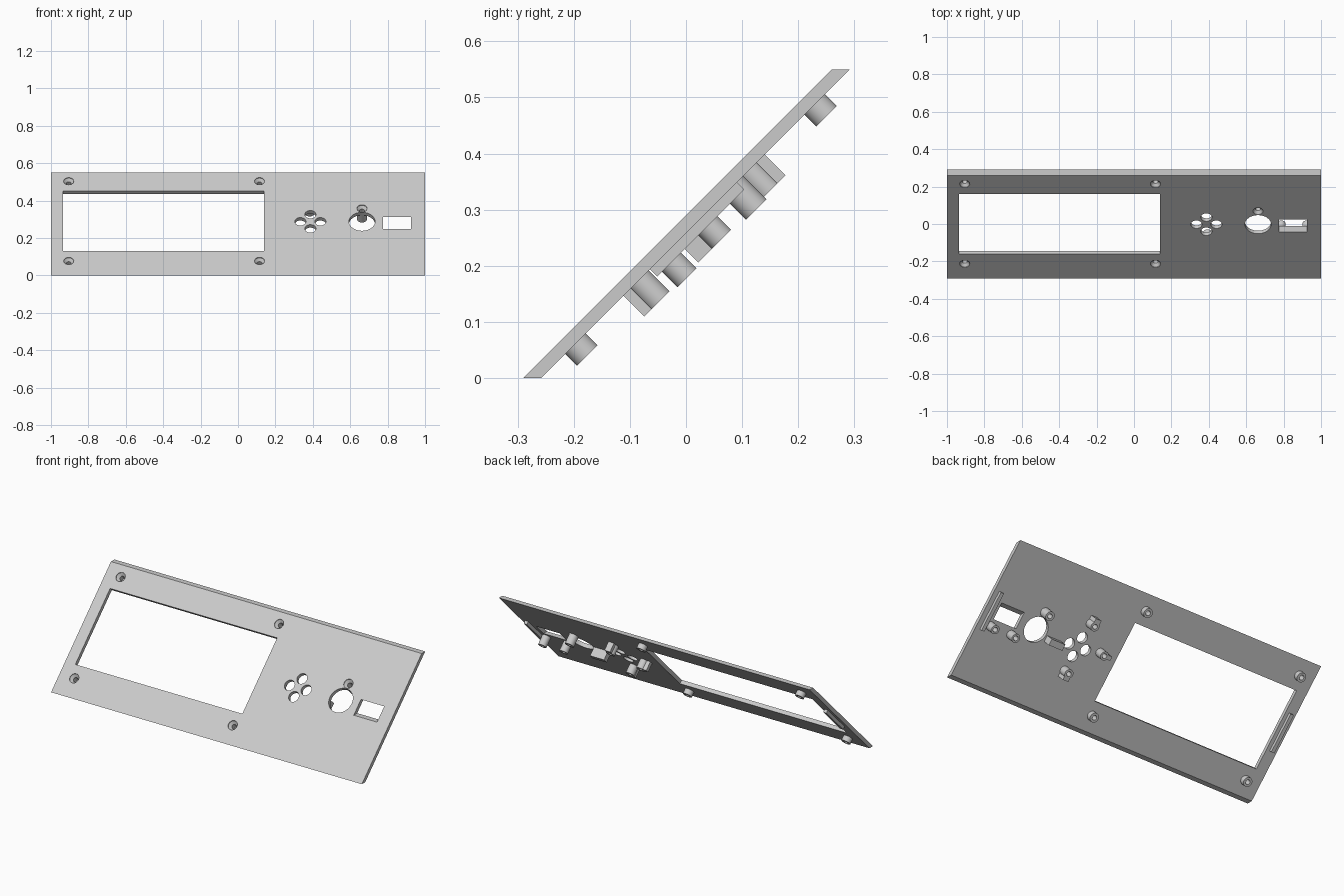
import bpy, bmesh, math

cube = bpy.data.objects.get("Cube")
if cube:
    bpy.data.objects.remove(cube, do_unlink=True)

# Sizes; local frame: x along the panel, y up the slope, z out of the front face
T = 0.0226            # plate thickness
MID = 0.018           # height of the control row on the slope
TILT = math.radians(45)
ORIGIN = (0, -0.015, 0.275)
HOLE = 0.013

grey = bpy.data.materials.new("light_grey_plastic")
grey.use_nodes = True
grey.diffuse_color = (0.6, 0.6, 0.6, 1)
grey.node_tree.nodes["Principled BSDF"].inputs["Base Color"].default_value = (0.6, 0.6, 0.6, 1)


def finish(name, bm):
    bmesh.ops.recalc_face_normals(bm, faces=bm.faces)
    mesh = bpy.data.meshes.new(name)
    bm.to_mesh(mesh)
    bm.free()
    mesh.materials.append(grey)
    ob = bpy.data.objects.new(name, mesh)
    bpy.context.collection.objects.link(ob)
    ob.location = ORIGIN
    ob.rotation_euler = (TILT, 0, 0)
    return ob


def prism(bm, x0, x1, profile):
    """Extrude a slope/depth profile along x."""
    face = bm.faces.new([bm.verts.new((x0, y, z)) for y, z in profile])
    new = bmesh.ops.extrude_face_region(bm, geom=[face])["geom"]
    verts = [g for g in new if isinstance(g, bmesh.types.BMVert)]
    bmesh.ops.translate(bm, vec=(x1 - x0, 0, 0), verts=verts)


def box(bm, x0, x1, y0, y1, z0, z1):
    prism(bm, x0, x1, [(y0, z0), (y1, z0), (y1, z1), (y0, z1)])


def lathe(bm, x, y, profile, closed=False, n=40):
    """Revolve a radius/depth profile; open ends are capped."""
    rings = []
    for r, z in profile:
        rings.append([bm.verts.new((x + r * math.cos(2 * math.pi * i / n),
                                    y + r * math.sin(2 * math.pi * i / n), z)) for i in range(n)])
    pairs = list(zip(rings, rings[1:]))
    if closed:
        pairs.append((rings[-1], rings[0]))
    else:
        bm.faces.new(rings[0])
        bm.faces.new(rings[-1])
    for a, b in pairs:
        for i in range(n):
            j = (i + 1) % n
            bm.faces.new((a[i], a[j], b[j], b[i]))


def smooth(ob):
    bpy.ops.object.select_all(action='DESELECT')
    ob.select_set(True)
    bpy.context.view_layer.objects.active = ob
    bpy.ops.object.shade_smooth_by_angle(angle=math.radians(30))


def boss(name, x, y, depth, r=0.026):
    """Hollow screw post on the back."""
    bm = bmesh.new()
    lathe(bm, x, y, [(r, -T), (r, -depth), (HOLE, -depth), (HOLE, -T)], closed=True)
    smooth(finish(name, bm))


def solid_box(name, *dims):
    bm = bmesh.new()
    box(bm, *dims)
    return finish(name, bm)


# Sloping plate, with level top and bottom edges
H = 0.389
bm = bmesh.new()
prism(bm, -1, 1, [(-H, 0), (H, 0), (H + T, -T), (-H + T, -T)])
panel = finish("sloping_panel", bm)

# Cutters for all openings
screws = [(x, y) for x in (-0.905, 0.115) for y in (-0.28, 0.323)]
sensor_hole = (0.663, 0.117)
buttons = [(0.387 + dx, MID + dy) for dx, dy in ((0.0535, 0), (-0.0535, 0), (0, 0.0535), (0, -0.0535))]
E = 0.05
bm = bmesh.new()
box(bm, -0.935, 0.14, -0.205, 0.247, -E, E)
# Card slot runs level through the sloping plate
prism(bm, 0.775, 0.925, [(-0.04 - E, E), (0.054 - E, E), (0.054 + E, -E), (-0.04 + E, -E)])
lathe(bm, 0.663, MID, [(0.07, E), (0.07, -E)], n=64)
for x, y in buttons:
    lathe(bm, x, y, [(0.03, E), (0.03, -E)])
for x, y in screws + [sensor_hole]:
    lathe(bm, x, y, [(0.027, E), (0.027, -0.004), (HOLE, -0.018), (HOLE, -E)])
cutter = finish("opening_cutter", bm)
cutter.hide_render = True
mod = panel.modifiers.new("openings", 'BOOLEAN')
mod.operation = 'DIFFERENCE'
mod.solver = 'EXACT'
mod.object = cutter
bpy.context.view_layer.objects.active = panel
bpy.ops.object.modifier_apply(modifier=mod.name)
bpy.data.objects.remove(cutter, do_unlink=True)
smooth(panel)

# Screw bosses around the display window and above the round opening
for i, (x, y) in enumerate(screws):
    boss(f"display_boss_{i + 1}", x, y, 0.052)
boss("round_opening_boss", *sensor_hole, 0.081)

# Bosses under the slot
for side, x in (("left", 0.924), ("right", 0.787)):
    boss(f"slot_boss_{side}", x, -0.056, 0.08, 0.024)

# Button board posts: a round post with an outer stop
D = 0.075
boss("button_post_top", 0.383, 0.156, D, 0.025)
solid_box("button_stop_top", 0.365, 0.401, 0.176, 0.197, -D, -T)
boss("button_post_bottom", 0.393, -0.12, D, 0.025)
solid_box("button_stop_bottom", 0.375, 0.411, -0.159, -0.14, -D, -T)
boss("button_post_right", 0.249, 0.036, D, 0.024)
solid_box("button_stop_right", 0.205, 0.229, 0.024, 0.048, -D, -T)
solid_box("button_stop_left", 0.495, 0.585, -0.023, 0.012, -D, -T)

# Long locating ribs at both ends
for side, x in (("left", 0.962), ("right", -0.966)):
    solid_box(f"end_rib_{side}", x - 0.01, x + 0.01, -0.092, 0.127, -0.041, -T)
